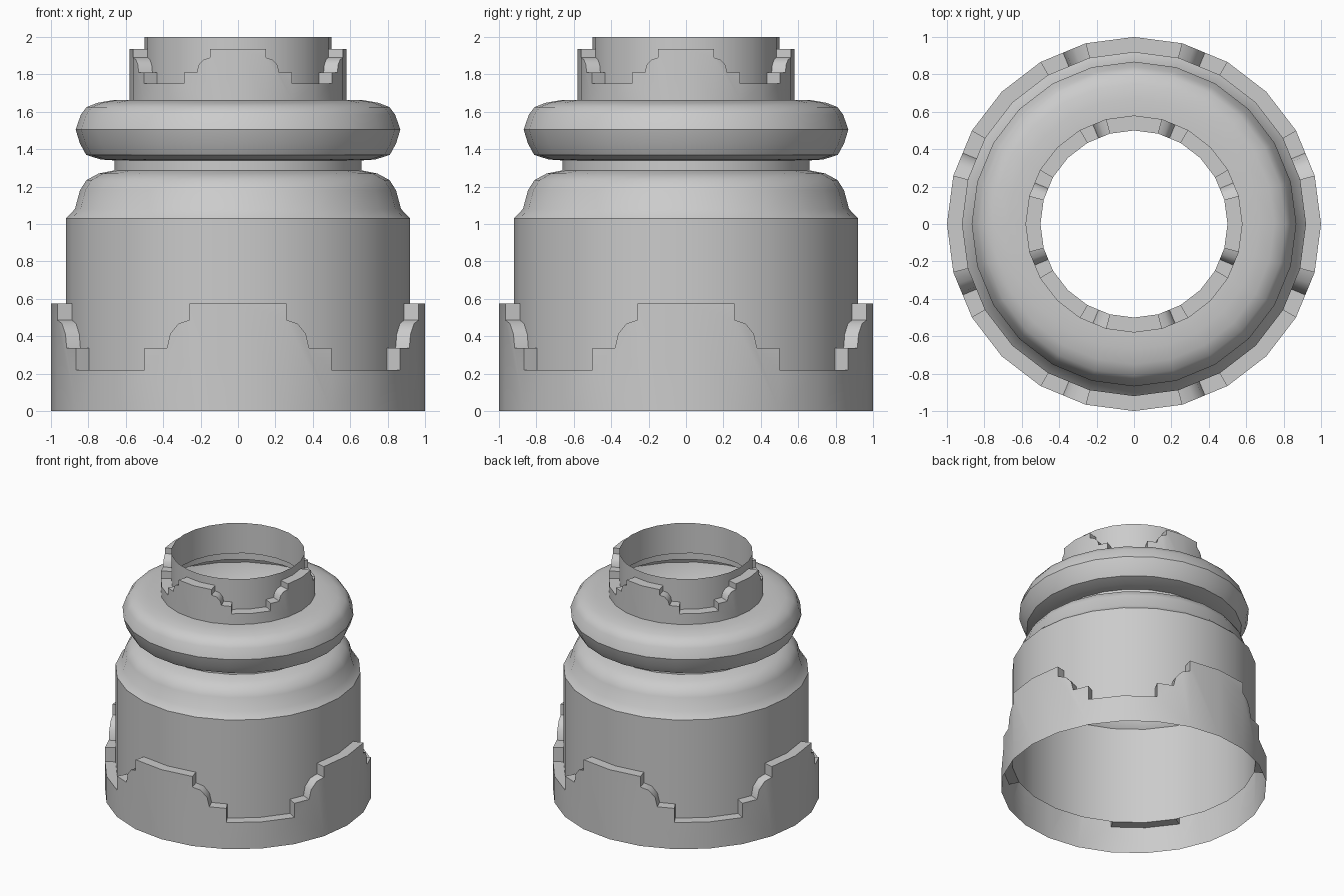
import bpy, bmesh
from math import sin, cos, pi, radians
from mathutils import Vector

SIDES = 24

cube = bpy.data.objects.get("Cube")
if cube:
    bpy.data.objects.remove(cube, do_unlink=True)

grey = bpy.data.materials.new("light grey")
grey.use_nodes = True
GREY = (0.6, 0.6, 0.6, 1)
grey.diffuse_color = GREY
grey.node_tree.nodes["Principled BSDF"].inputs["Base Color"].default_value = GREY


def finish(name, bm):
    """Weld, turn into an object and smooth the shallow edges."""
    bmesh.ops.remove_doubles(bm, verts=bm.verts[:], dist=0.0005)
    mesh = bpy.data.meshes.new(name)
    bm.to_mesh(mesh)
    bm.free()
    mesh.materials.append(grey)
    obj = bpy.data.objects.new(name, mesh)
    bpy.context.collection.objects.link(obj)
    bpy.ops.object.select_all(action='DESELECT')
    obj.select_set(True)
    bpy.context.view_layer.objects.active = obj
    bpy.ops.object.shade_smooth_by_angle(angle=radians(35))
    return obj


def corner(k, r, z=0.0):
    a = 2 * pi * k / SIDES
    return Vector((r * cos(a), r * sin(a), z))


def revolve(name, profile):
    """Open shell of revolution; profile of (radius, height) from bottom to top."""
    bm = bmesh.new()
    for k in range(SIDES):
        for (r0, z0), (r1, z1) in zip(profile, profile[1:]):
            quad = [corner(k, r0, z0), corner(k + 1, r0, z0),
                    corner(k + 1, r1, z1), corner(k, r1, z1)]
            bm.faces.new([bm.verts.new(p) for p in quad])
    return finish(name, bm)


# Stepped skyline of one sixth-turn: tab, rounded step, notch floor
TAB, SHOULDER, STEP, FLOOR = 0.575, 0.487, 0.337, 0.22
curve = [(0.5 * sin(i * pi / 6), STEP + (SHOULDER - STEP) * cos(i * pi / 6))
         for i in range(4)]
half = [
    [(0, TAB), (1, TAB), (1, SHOULDER)],
    curve + [(1, STEP), (1, FLOOR)],
    [(0, FLOOR), (1, FLOOR)],
]
skyline = half + [[(1 - t, h) for t, h in reversed(f)] for f in reversed(half)]


def crown(name, r_out, r_in, base, top, scale):
    """Hollow ring with four tabs, an outer wall and a stepped rim."""
    bm = bmesh.new()

    def point(k, r, t, h):
        p = corner(k, r).lerp(corner(k + 1, r), t)
        p.z = top - (TAB - h) * scale
        return p

    for k in range(SIDES):
        line = skyline[k % len(skyline)]
        outer = [point(k, r_out, t, h) for t, h in line]
        inner = [point(k, r_in, t, h) for t, h in line]
        wall = [corner(k, r_out, base), corner(k + 1, r_out, base)] + outer[::-1]
        bm.faces.new([bm.verts.new(p) for p in wall])
        for i in range(len(line) - 1):
            rim = [outer[i], outer[i + 1], inner[i + 1], inner[i]]
            bm.faces.new([bm.verts.new(p) for p in rim])
    return finish(name, bm)


# Main shell: straight drum, chamfer, dome, groove and bulging collar
revolve("body_shell", [
    (0.92, 0.22), (0.92, 1.03), (0.872, 1.08), (0.845, 1.18), (0.81, 1.235),
    (0.745, 1.27), (0.66, 1.287), (0.66, 1.34), (0.735, 1.345), (0.812, 1.37),
    (0.845, 1.43), (0.868, 1.505), (0.84, 1.585), (0.81, 1.625),
    (0.75, 1.648), (0.67, 1.662), (0.58, 1.662)])

# Stepped rings around the foot and the neck
crown("lower_crown", 1.0, 0.92, 0.0, 0.575, 1.0)
crown("upper_crown", 0.58, 0.5, 1.662, 1.935, 0.52)

# Thin spout at the top
revolve("neck_tube", [(0.5, 1.75), (0.5, 2.0)])
